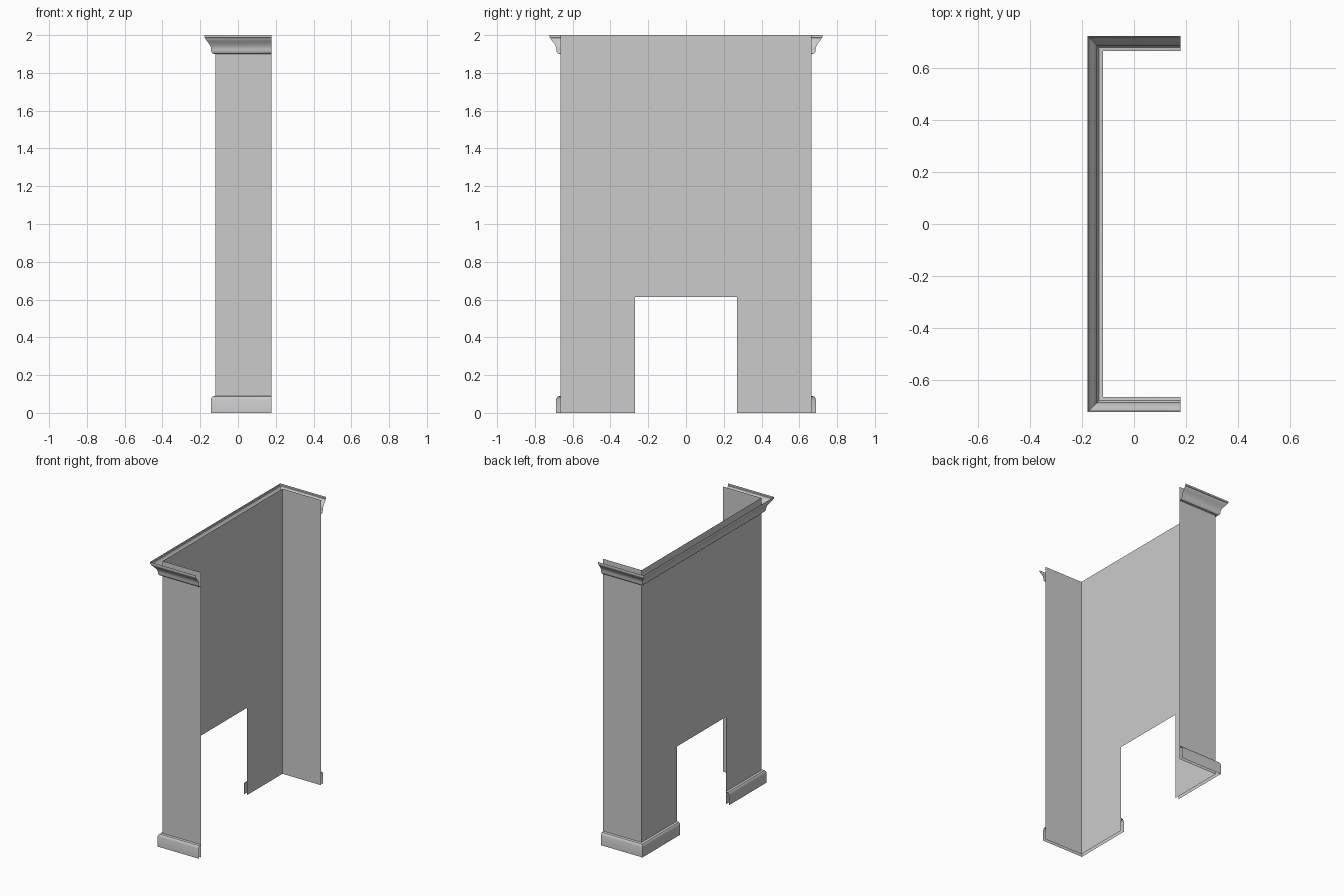
import bpy

cube = bpy.data.objects.get("Cube")
if cube:
    bpy.data.objects.remove(cube, do_unlink=True)

# Main dimensions
END_X, WALL_X, WALL_Y = 0.178, -0.12, 0.664
GAP_Y, GAP_TOP, HEIGHT = 0.27, 0.613, 2.0

grey = bpy.data.materials.new("plain_grey")
grey.use_nodes = True
colour = (0.6, 0.6, 0.6, 1)
grey.diffuse_color = colour
grey.node_tree.nodes["Principled BSDF"].inputs["Base Color"].default_value = colour


def sweep(name, profile, path):
    """Sweep an open (outset, height) profile along (x, y, out_x, out_y) stations."""
    verts = [(x + ox * d, y + oy * d, z) for x, y, ox, oy in path for d, z in profile]
    n = len(profile)
    faces = [(i * n + j, (i + 1) * n + j, (i + 1) * n + j + 1, i * n + j + 1)
             for i in range(len(path) - 1) for j in range(n - 1)]
    mesh = bpy.data.meshes.new(name)
    mesh.from_pydata(verts, [], faces)
    # Paths run front to back, so their faces need turning to point outward
    mesh.flip_normals()
    mesh.materials.append(grey)
    obj = bpy.data.objects.new(name, mesh)
    bpy.context.collection.objects.link(obj)
    bpy.ops.object.select_all(action='DESELECT')
    obj.select_set(True)
    bpy.context.view_layer.objects.active = obj
    bpy.ops.object.shade_smooth_by_angle(angle=0.6)
    return obj


# Mitred outlines: side wall, corner, and wall up to the opening
front_path = [(END_X, -WALL_Y, 0, -1), (WALL_X, -WALL_Y, -1, -1), (WALL_X, -GAP_Y, -1, 0)]
back_path = [(x, -y, ox, -oy) for x, y, ox, oy in reversed(front_path)]
crown_path = front_path[:2] + back_path[1:]

# Walls, and the panel over the opening
wall_profile = [(0, 0), (0, HEIGHT)]
sweep("front_wall", wall_profile, front_path)
sweep("back_wall", wall_profile, back_path)
sweep("panel_over_opening", [(0, GAP_TOP), (0, HEIGHT)], [front_path[2], back_path[0]])

# Baseboards with a bevelled top edge
base_profile = [(0.024, 0), (0.024, 0.07), (0.021, 0.079), (0.015, 0.087), (0, 0.09)]
sweep("front_baseboard", base_profile, front_path)
sweep("back_baseboard", base_profile, back_path)

# Crown moulding, hollow behind and open at the top
crown_profile = [(0, 1.9), (0.014, 1.902), (0.019, 1.908), (0.022, 1.917),
                 (0.022, 1.926), (0.025, 1.939), (0.031, 1.951), (0.04, 1.963),
                 (0.049, 1.974), (0.054, 1.982), (0.054, 1.986), (0.058, 1.988),
                 (0.058, HEIGHT)]
sweep("crown_moulding", crown_profile, crown_path)
